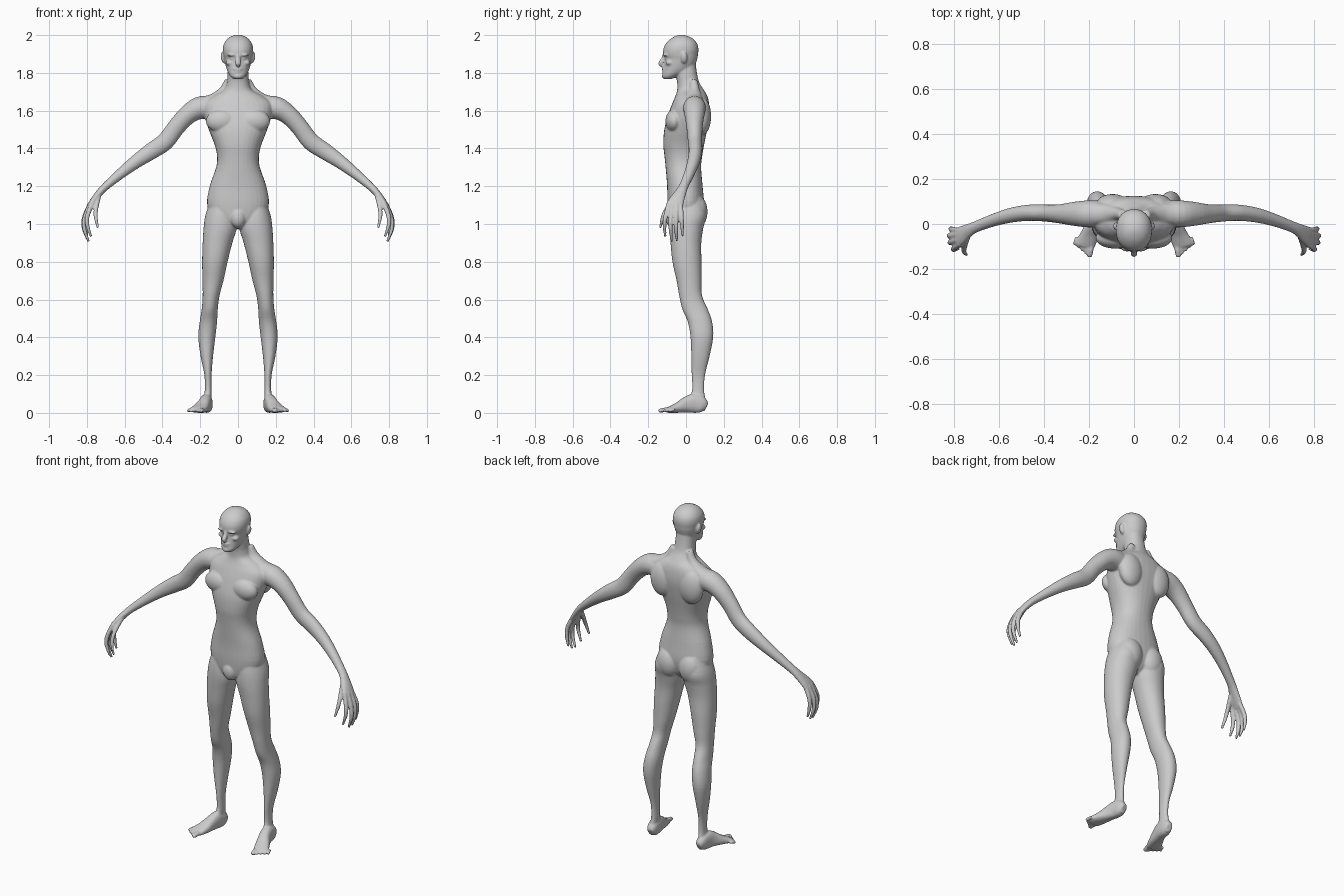
import bpy, bmesh, math
from mathutils import Vector, Matrix

bm = bmesh.new()
SIDES = (1, -1)


def catmull(rows, sub=4):
    """Smoothly interpolate rows of equal length."""
    out, n = [], len(rows)
    for i in range(n - 1):
        p0, p1, p2, p3 = (rows[min(max(k, 0), n - 1)] for k in (i - 1, i, i + 1, i + 2))
        for s in range(sub):
            t = s / sub
            out.append([0.5 * (2 * b + (c - a) * t + (2 * a - 5 * b + 4 * c - d) * t * t
                               + (3 * b - a - 3 * c + d) * t ** 3)
                        for a, b, c, d in zip(p0, p1, p2, p3)])
    return out + [list(rows[-1])]


def loft(rings, side=1, power=2.0, seg=32):
    """Closed skin through rings given as (centre, u, v) packed in 9 floats."""
    loops = []
    for r in rings:
        c, u, v = Vector(r[0:3]), Vector(r[3:6]), Vector(r[6:9])
        loop = []
        for k in range(seg):
            a = 2 * math.pi * k / seg
            ca, sa = math.cos(a), math.sin(a)
            p = c + u * math.copysign(abs(ca) ** (2 / power), ca) \
                  + v * math.copysign(abs(sa) ** (2 / power), sa)
            loop.append(bm.verts.new((p.x * side, p.y, max(p.z, 0))))
        loops.append(loop)
    for A, B in zip(loops, loops[1:]):
        for k in range(seg):
            j = (k + 1) % seg
            bm.faces.new((A[k], A[j], B[j], B[k]))
    bm.faces.new(loops[0])
    bm.faces.new(loops[-1])


def stack(rows, side=1, power=2.0):
    """Horizontal slices: z, outer x, inner x, front y, back y."""
    loft([((o + i) / 2, (f + b) / 2, z, (o - i) / 2, 0, 0, 0, (b - f) / 2, 0)
          for z, o, i, f, b in catmull(rows)], side, power)


def tube(rows, side=1, power=2.0, seg=24):
    """Path points: x, y, z, horizontal radius, other radius."""
    pts = catmull(rows)
    rings = []
    for i, p in enumerate(pts):
        t = Vector(pts[min(i + 1, len(pts) - 1)][:3]) - Vector(pts[max(i - 1, 0)][:3])
        t.normalize()
        ref = Vector((0, 1, 0)) if abs(t.x) > 0.5 or abs(t.z) > 0.5 else Vector((1, 0, 0))
        u = (ref - t * ref.dot(t)).normalized()
        v = t.cross(u)
        rings.append([*p[:3], *(u * p[3]), *(v * p[4])])
    loft(rings, side, power, seg)


def blob(c, r, side=1, tilt=0):
    m = Matrix.Translation((c[0] * side, c[1], c[2])) @ Matrix.Rotation(tilt * side, 4, 'Y') \
        @ Matrix.Diagonal((*r, 1))
    bmesh.ops.create_uvsphere(bm, u_segments=24, v_segments=16, radius=1, matrix=m)


# Trunk and neck: z, half width, front, back
trunk = [(0.975, .03, -.06, .03), (1.02, .12, -.088, .075), (1.10, .163, -.098, .095),
         (1.20, .150, -.100, .088), (1.30, .116, -.108, .080), (1.36, .111, -.114, .086),
         (1.42, .124, -.120, .096), (1.50, .155, -.115, .112), (1.58, .180, -.094, .124),
         (1.64, .180, -.072, .122), (1.68, .130, -.055, .112), (1.71, .076, -.047, .094),
         (1.75, .059, -.047, .070), (1.80, .055, -.055, .058), (1.86, .05, -.05, .05)]
stack([(z, w, -w, f, b) for z, w, f, b in trunk], power=2.25)
blob((0, -.072, 1.035), (.042, .036, .055))

# Head, nose and lips
head = [(1.768, .026, -.116, -.075), (1.785, .043, -.125, -.035), (1.81, .056, -.121, .015),
        (1.84, .066, -.117, .047), (1.875, .073, -.113, .060), (1.895, .077, -.121, .063),
        (1.925, .080, -.120, .066), (1.955, .074, -.107, .059), (1.98, .056, -.082, .038),
        (1.994, .034, -.057, .012), (2.001, .012, -.035, -.012)]
stack([(z, w, -w, f, b) for z, w, f, b in head], power=2.15)
tube([(0, -.114, 1.895, .010, .009), (0, -.123, 1.872, .010, .013),
      (0, -.133, 1.850, .014, .015), (0, -.122, 1.838, .012, .008)])
blob((0, -.116, 1.820), (.024, .012, .006))
blob((0, -.115, 1.808), (.021, .012, .006))
blob((0, -.116, 1.783), (.022, .012, .014))

for s in SIDES:
    # Face details and ear
    blob((.030, -.110, 1.895), (.028, .013, .007), s, .12)
    blob((.030, -.098, 1.876), (.013, .013, .009), s)
    blob((.043, -.088, 1.853), (.022, .020, .014), s)
    blob((.078, -.010, 1.880), (.013, .017, .031), s, .2)

    # Chest, shoulder blades, neck muscles and buttocks
    blob((.085, -.062, 1.545), (.085, .047, .062), s)
    blob((.095, .085, 1.57), (.075, .048, .10), s)
    blob((.072, .058, 1.065), (.070, .056, .088), s)
    tube([(.05, .04, 1.76, .02, .02), (.075, .045, 1.70, .03, .03),
          (.13, .045, 1.655, .045, .035), (.19, .045, 1.635, .05, .04)], s)

    # Leg down to the ankle
    stack([(1.14, .140, .03, -.07, .085), (1.05, .172, .008, -.085, .108),
           (.98, .182, .006, -.088, .092), (.90, .187, .030, -.082, .081),
           (.80, .190, .055, -.072, .082), (.70, .188, .077, -.050, .082),
           (.62, .187, .098, -.036, .085), (.55, .192, .107, -.020, .115),
           (.48, .203, .111, .010, .139), (.40, .210, .120, .024, .144),
           (.30, .198, .132, .028, .125), (.20, .178, .140, .030, .101),
           (.12, .176, .140, .032, .096), (.06, .182, .142, .012, .105),
           (.01, .178, .146, .010, .100)], s, 2.1)

    # Foot and toes
    tube([(.160, .108, .032, .018, .020), (.163, .085, .042, .029, .042),
          (.168, .040, .050, .032, .050), (.178, .000, .042, .034, .042),
          (.195, -.045, .027, .040, .027), (.213, -.085, .017, .043, .017),
          (.217, -.100, .014, .040, .013)], s, 2.4)
    for i in range(5):
        x, y, r = .187 + .0165 * i, -.090 + .008 * i, .0125 if i == 0 else .0085
        tx, ty = x + .010, -.140 + .013 * i
        tube([(x, y, .015, r, r), ((x + tx) / 2, (y + ty) / 2, .016, r, r),
              (tx, ty, .010, r, r * .9), (tx + .001, ty - .005, .008, r * .6, r * .6)], s, 2, 12)

    # Arm and palm
    tube([(.10, .048, 1.605, .050, .055), (.19, .045, 1.617, .060, .061),
          (.26, .045, 1.583, .054, .052), (.325, .045, 1.515, .043, .047),
          (.385, .048, 1.437, .038, .047), (.46, .050, 1.385, .036, .044),
          (.54, .040, 1.330, .033, .036), (.62, .018, 1.268, .028, .028),
          (.70, -.012, 1.200, .025, .021), (.735, -.030, 1.163, .031, .019),
          (.772, -.054, 1.115, .043, .016), (.787, -.060, 1.088, .040, .011)], s)

    # Fingers and thumb
    digits = [[(.770, -.088, 1.115), (.795, -.106, 1.050), (.799, -.114, 1.000), (.777, -.110, .932)],
              [(.780, -.070, 1.110), (.810, -.080, 1.035), (.814, -.082, .975), (.790, -.075, .906)],
              [(.783, -.048, 1.105), (.814, -.052, 1.035), (.816, -.052, .975), (.793, -.048, .910)],
              [(.778, -.030, 1.105), (.806, -.024, 1.045), (.810, -.021, .995), (.797, -.018, .934)],
              [(.735, -.048, 1.155), (.747, -.086, 1.105), (.754, -.120, 1.045), (.741, -.137, .978)]]
    for d in digits:
        tube([(*p, r, r) for p, r in zip(d, (.0135, .0125, .011, .0065))], s, 2, 12)

bmesh.ops.recalc_face_normals(bm, faces=bm.faces)
mesh = bpy.data.meshes.new("human_body")
bm.to_mesh(mesh)
bm.free()
body = bpy.data.objects.new("human_body", mesh)
bpy.context.collection.objects.link(body)

# Fuse all parts into one smooth skin
fuse = body.modifiers.new("fuse", 'REMESH')
fuse.mode = 'VOXEL'
fuse.voxel_size = 0.0052
fuse.use_smooth_shade = True
soften = body.modifiers.new("soften", 'SMOOTH')
soften.factor = 0.5
soften.iterations = 4
